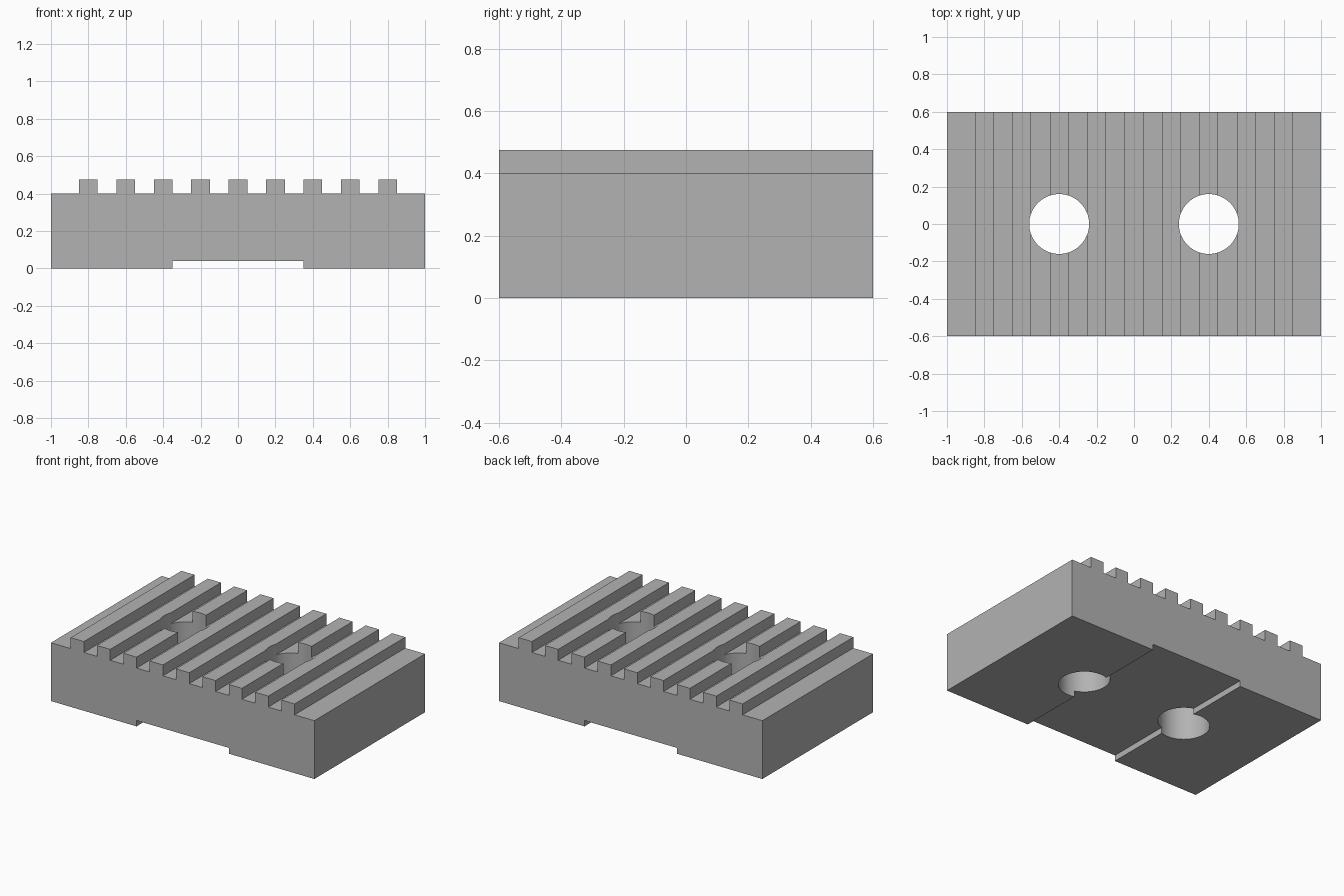
import bpy
import bmesh
from math import radians

if "Cube" in bpy.data.objects:
    bpy.data.objects.remove(bpy.data.objects["Cube"], do_unlink=True)

DEPTH = 1.2
BASE_TOP, RIB_TOP = 0.4, 0.475
RIB_HALF, RIB_PITCH = 0.05, 0.2
SLOT_HALF, SLOT_HEIGHT = 0.35, 0.04
HOLE_X, HOLE_RADIUS = 0.4, 0.16

grey = bpy.data.materials.new("plain grey")
grey.use_nodes = True
colour = (0.45, 0.45, 0.45, 1)
grey.diffuse_color = colour
grey.node_tree.nodes["Principled BSDF"].inputs["Base Color"].default_value = colour

# Front profile: underside slot, then the row of ribs from right to left
profile = [(-1, 0), (-SLOT_HALF, 0), (-SLOT_HALF, SLOT_HEIGHT),
           (SLOT_HALF, SLOT_HEIGHT), (SLOT_HALF, 0), (1, 0), (1, BASE_TOP)]
for i in range(4, -5, -1):
    right, left = i * RIB_PITCH + RIB_HALF, i * RIB_PITCH - RIB_HALF
    profile += [(right, BASE_TOP), (right, RIB_TOP), (left, RIB_TOP), (left, BASE_TOP)]
profile.append((-1, BASE_TOP))

# Ribbed block: the profile extruded from front to back
bm = bmesh.new()
front = bm.faces.new([bm.verts.new((x, -DEPTH / 2, z)) for x, z in profile])
extruded = bmesh.ops.extrude_face_region(bm, geom=[front])
back_verts = [v for v in extruded["geom"] if isinstance(v, bmesh.types.BMVert)]
bmesh.ops.translate(bm, verts=back_verts, vec=(0, DEPTH, 0))
bmesh.ops.recalc_face_normals(bm, faces=bm.faces)
mesh = bpy.data.meshes.new("ribbed_block")
bm.to_mesh(mesh)
bm.free()
mesh.materials.append(grey)
block = bpy.data.objects.new("ribbed_block", mesh)
bpy.context.collection.objects.link(block)

# Two round through holes
for name, side in (("right_hole_cutter", -1), ("left_hole_cutter", 1)):
    bpy.ops.mesh.primitive_cylinder_add(vertices=64, radius=HOLE_RADIUS, depth=1,
                                        location=(side * HOLE_X, 0, 0.25))
    cutter = bpy.context.object
    cutter.name = name
    cutter.data.materials.append(grey)
    cutter.hide_render = True
    cutter.hide_set(True)
    cut = block.modifiers.new(name, 'BOOLEAN')
    cut.operation = 'DIFFERENCE'
    cut.solver = 'EXACT'
    cut.object = cutter

# Apply the cuts, then smooth only the hole walls
bpy.ops.object.select_all(action='DESELECT')
block.select_set(True)
bpy.context.view_layer.objects.active = block
for modifier in list(block.modifiers):
    cutter = modifier.object
    bpy.ops.object.modifier_apply(modifier=modifier.name)
    bpy.data.objects.remove(cutter, do_unlink=True)
bpy.ops.object.shade_smooth_by_angle(angle=radians(30))
